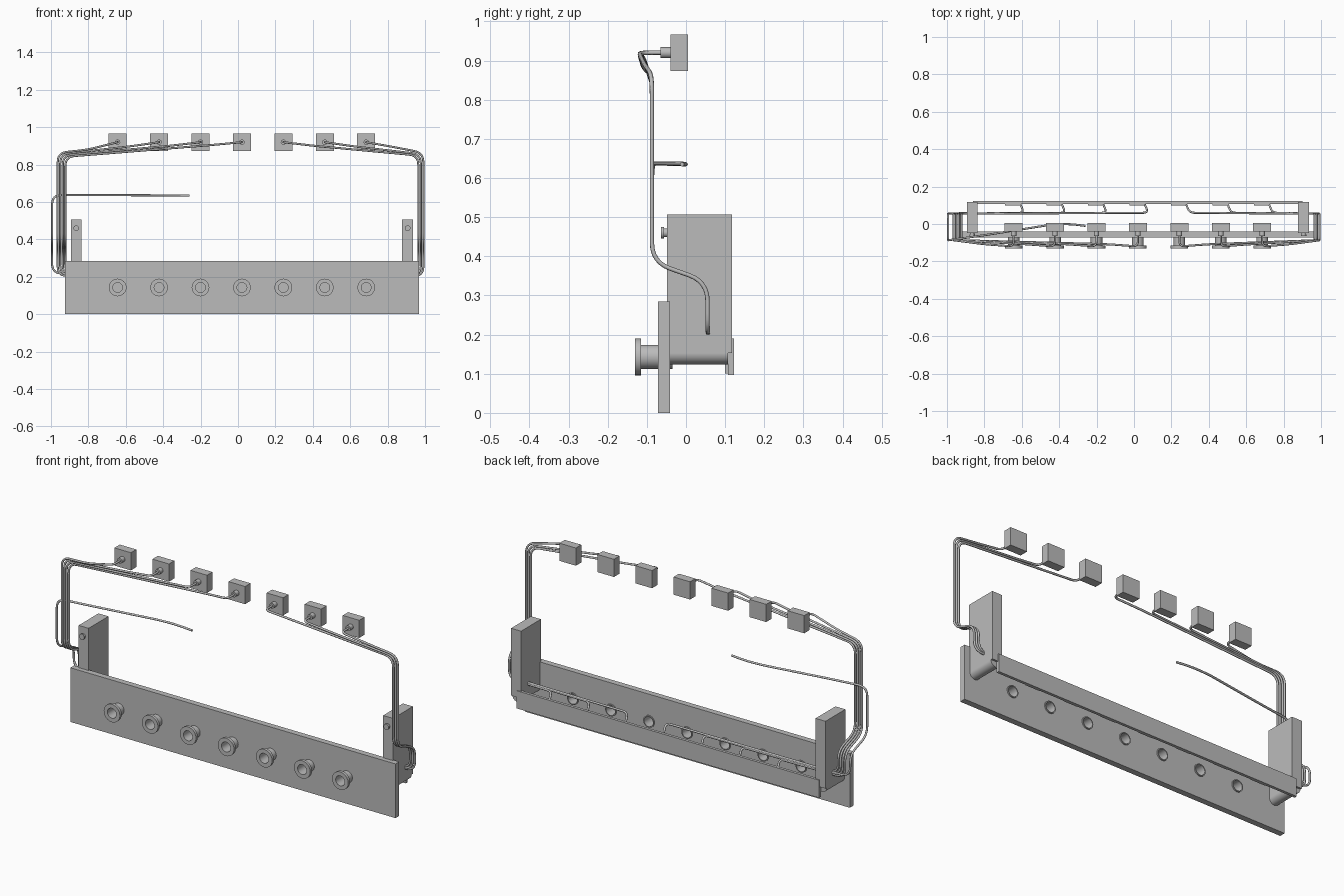
import bpy, bmesh, math
from mathutils import Vector, Matrix

if "Cube" in bpy.data.objects:
    bpy.data.objects.remove(bpy.data.objects["Cube"], do_unlink=True)

grey = bpy.data.materials.new("plain grey")
grey.use_nodes = True
grey.diffuse_color = (0.5, 0.5, 0.5, 1)
grey.node_tree.nodes["Principled BSDF"].inputs["Base Color"].default_value = (0.5, 0.5, 0.5, 1)


def finish(name, bm, smooth=False):
    bmesh.ops.recalc_face_normals(bm, faces=bm.faces)
    me = bpy.data.meshes.new(name)
    bm.to_mesh(me)
    bm.free()
    ob = bpy.data.objects.new(name, me)
    bpy.context.collection.objects.link(ob)
    me.materials.append(grey)
    if smooth:
        select(ob)
        bpy.ops.object.shade_smooth_by_angle(angle=math.radians(35))
    return ob


def select(ob):
    bpy.ops.object.select_all(action='DESELECT')
    ob.select_set(True)
    bpy.context.view_layer.objects.active = ob


def box(name, x0, x1, y0, y1, z0, z1):
    bm = bmesh.new()
    bmesh.ops.create_cube(bm, size=1)
    bmesh.ops.scale(bm, vec=(x1 - x0, y1 - y0, z1 - z0), verts=bm.verts)
    bmesh.ops.translate(bm, vec=((x0 + x1) / 2, (y0 + y1) / 2, (z0 + z1) / 2), verts=bm.verts)
    return finish(name, bm)


def lathe(name, x, z, profile, closed=False):
    """Spin (radius, y) points about an axis running front to back."""
    bm = bmesh.new()
    pts = profile + profile[:1] if closed else profile
    vs = [bm.verts.new((x + r, y, z)) for r, y in pts]
    es = [bm.edges.new(p) for p in zip(vs, vs[1:])]
    bmesh.ops.spin(bm, geom=vs + es, cent=(x, 0, z), axis=(0, 1, 0),
                   angle=math.tau, steps=32)
    bmesh.ops.remove_doubles(bm, verts=bm.verts, dist=0.0002)
    return finish(name, bm, True)


def rounded(points, radius):
    """Replace the corners of a path with short arcs."""
    pts = [Vector(p) for p in points]
    out = [pts[0]]
    for a, p, b in zip(pts, pts[1:], pts[2:]):
        t = min(radius, (a - p).length * 0.48, (b - p).length * 0.48)
        s, e = p + (a - p).normalized() * t, p + (b - p).normalized() * t
        for k in range(7):
            u = k / 6
            out.append(s * (1 - u) ** 2 + p * 2 * u * (1 - u) + e * u * u)
    return out + [pts[-1]]


def cable(name, points, radius=0.055):
    path = rounded(points, radius)
    cu = bpy.data.curves.new(name, 'CURVE')
    cu.dimensions = '3D'
    cu.bevel_depth = 0.0055
    cu.bevel_resolution = 2
    cu.use_fill_caps = True
    sp = cu.splines.new('POLY')
    sp.points.add(len(path) - 1)
    for q, p in zip(sp.points, path):
        q.co = (*p, 1)
    ob = bpy.data.objects.new(name, cu)
    bpy.context.collection.objects.link(ob)
    cu.materials.append(grey)
    select(ob)
    bpy.ops.object.convert(target='MESH')
    bpy.ops.object.shade_smooth_by_angle(angle=math.radians(50))


MID = 0.021
ROW_Z = 0.143
stations = [MID + 0.2215 * i for i in range(-3, 4)]

# Front plate, drilled at each station
plate = box("front_plate", -0.925, 0.967, -0.072, -0.041, 0, 0.285)
bm = bmesh.new()
for x in stations:
    bmesh.ops.create_cone(bm, cap_ends=True, segments=32, radius1=0.029, radius2=0.029, depth=0.2,
                          matrix=Matrix.Translation((x, -0.05, ROW_Z)) @ Matrix.Rotation(math.pi / 2, 4, 'X'))
cutter = finish("hole_cutter", bm)
cutter.hide_render = True
mod = plate.modifiers.new("holes", 'BOOLEAN')
mod.operation = 'DIFFERENCE'
mod.solver = 'EXACT'
mod.object = cutter
select(plate)
bpy.ops.object.modifier_apply(modifier=mod.name)
bpy.data.objects.remove(cutter, do_unlink=True)

# Rear rail
box("rear_rail", -0.86, 0.902, 0.107, 0.122, 0.097, 0.19)

# End brackets with rounded feet and front knobs
for side, x in (("right", MID - 0.886), ("left", MID + 0.886)):
    box(side + "_bracket", x - 0.029, x + 0.029, -0.048, 0.117, 0.153, 0.507)
    lathe(side + "_bracket_foot", x, 0.153, [(0, -0.041), (0.029, -0.041), (0.029, 0.107), (0, 0.107)])
    lathe(side + "_knob", x, 0.46, [(0, -0.064), (0.015, -0.064), (0.015, -0.056),
                                    (0.011, -0.056), (0.011, -0.047), (0, -0.047)])

for i, x in enumerate(stations):
    # Flanged port through the front plate and sensor board behind it
    lathe(f"port_{i}", x, ROW_Z, [(0.026, -0.13), (0.047, -0.13), (0.047, -0.115), (0.031, -0.115),
                                  (0.031, -0.035), (0.026, -0.035)], closed=True)
    box(f"sensor_{i}", x - 0.045, x + 0.04, 0.1, 0.107, 0.1, 0.186)

    # Upper block with its nozzle
    box(f"block_{i}", x - 0.048, x + 0.048, -0.04, 0.005, 0.873, 0.966)
    lathe(f"nozzle_{i}", x, 0.92, [(0, -0.065), (0.014, -0.065), (0.014, -0.04), (0, -0.04)])

    # Cable from the block, down the end bundle, and along to the sensor
    if i < 4:
        side, n = -1, i
        xv = -0.964 + 0.0135 * n
    else:
        side, n = 1, 6 - i
        xv = 0.991 - 0.0135 * n
    top = 0.863 - 0.007 * n
    low = 0.205 + 0.004 * n
    lead = x + side * min(0.16, abs(xv - x) * 0.5)
    cable(f"block_cable_{i}", [
        (x, -0.06, 0.92), (x, -0.12, 0.92),
        (lead, -0.108, 0.88 if i == 0 else 0.905 - 0.004 * (3 - n)),
        (xv, -0.087, top), (xv, -0.087, 0.385), (xv, 0.055, 0.335),
        (xv, 0.055, low), (x + 0.055, 0.06, low), (x + 0.037, 0.104, 0.18)], 0.05)

# Loose cable looping outside the right bundle
cable("loose_cable", [
    (-0.26, -0.01, 0.635), (-0.34, 0.0, 0.635), (-0.44, -0.003, 0.636), (-0.8, -0.06, 0.637),
    (-0.994, -0.087, 0.637), (-0.994, -0.087, 0.385), (-0.994, 0.055, 0.335),
    (-0.994, 0.055, 0.22), (-0.87, 0.06, 0.215)], 0.05)
